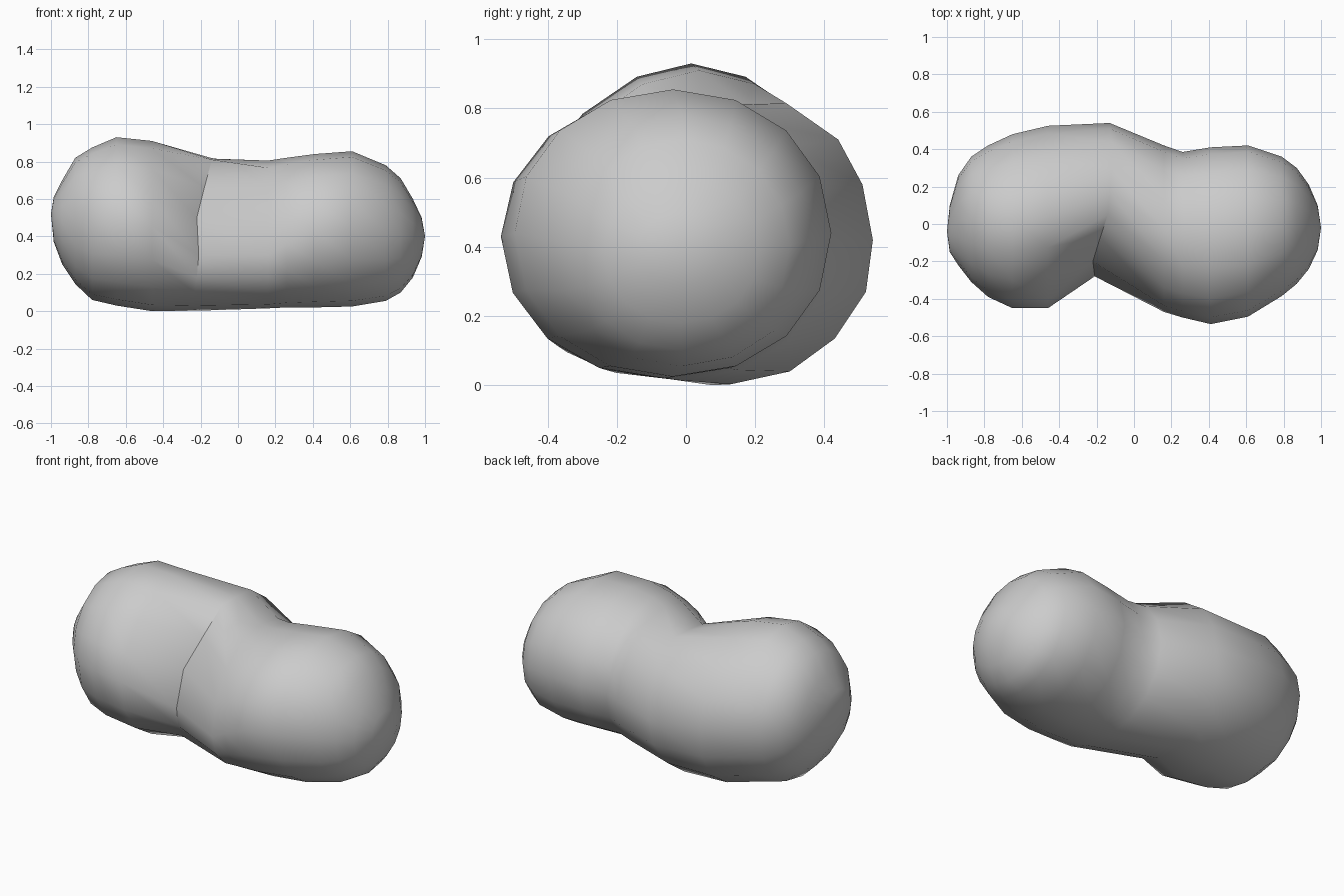
import bpy, bmesh, math

if "Cube" in bpy.data.objects:
    bpy.data.objects.remove(bpy.data.objects["Cube"])

N = 16  # points around each cross-section


def ring(x, y0, y1, z0, z1, mid=None, up=1.0, down=0.96, low=0):
    """Oval section from the top round to the front; mid = height of the front's widest point,
    up / down = corner fullness of each half (under 1 is fuller), low = lean of the lower back."""
    cy, ry, cz = (y0 + y1) / 2, (y1 - y0) / 2, (z0 + z1) / 2
    pts = []
    for k in range(N):
        a = 2 * math.pi * k / N
        s, c = math.sin(a), math.cos(a)
        p = up if c > 0 else down
        s, c = (math.copysign(abs(v) ** p, v) if abs(v) > 1e-6 else 0.0 for v in (s, c))
        m = mid if (mid is not None and s > 0.01) else cz
        lean = -low * c if (c < 0 and s <= 0.01) else 0
        pts.append((x, cy - ry * s + lean, m + c * ((z1 - m) if c > 0 else (m - z0))))
    return pts


# Folded section at the waist
crease = [
    (-0.13, 0.17, 0.815), (-0.14, 0.05, 0.81), (-0.18, -0.07, 0.66), (-0.22, -0.20, 0.50),
    (-0.21, -0.28, 0.30), (-0.22, -0.25, 0.18), (-0.23, -0.20, 0.10), (-0.22, -0.05, 0.03),
    (-0.20, 0.13, 0.003), (-0.20, 0.30, 0.04), (-0.18, 0.43, 0.135), (-0.15, 0.52, 0.27),
    (-0.13, 0.54, 0.42), (-0.13, 0.51, 0.58), (-0.12, 0.44, 0.71), (-0.12, 0.29, 0.815)]

sections = [
    ring(-0.985, -0.15, 0.10, 0.37, 0.61),
    ring(-0.94, -0.22, 0.26, 0.25, 0.70),
    ring(-0.87, -0.31, 0.36, 0.145, 0.82),
    ring(-0.78, -0.39, 0.42, 0.06, 0.875, up=1.05),
    ring(-0.65, -0.45, 0.48, 0.03, 0.93, up=1.13),
    ring(-0.46, -0.45, 0.525, 0.0, 0.91, up=1.15, low=0.04),
    crease,
    ring(0.16, -0.47, 0.42, 0.015, 0.805, 0.30),
    ring(0.26, -0.50, 0.385, 0.02, 0.82, 0.36),
    ring(0.41, -0.535, 0.41, 0.02, 0.84),
    ring(0.61, -0.495, 0.42, 0.025, 0.855, up=0.97),
    ring(0.79, -0.385, 0.36, 0.055, 0.78),
    ring(0.87, -0.32, 0.30, 0.10, 0.71),
    ring(0.935, -0.24, 0.21, 0.18, 0.60),
    ring(0.982, -0.14, 0.10, 0.29, 0.50),
]

# Loft the bean through its sections and close both ends
bm = bmesh.new()
rows = [[bm.verts.new(p) for p in s] for s in sections]
for a, b in zip(rows, rows[1:]):
    for k in range(N):
        j = (k + 1) % N
        bm.faces.new((a[k], a[j], b[j], b[k]))
for row, tip in ((rows[0], (-1, -0.04, 0.52)), (rows[-1], (1, -0.02, 0.40))):
    t = bm.verts.new(tip)
    for k in range(N):
        bm.faces.new((row[k], row[(k + 1) % N], t))
bmesh.ops.recalc_face_normals(bm, faces=bm.faces)

mesh = bpy.data.meshes.new("bean_body")
bm.to_mesh(mesh)
bm.free()
bean = bpy.data.objects.new("bean_body", mesh)
bpy.context.collection.objects.link(bean)
bpy.context.view_layer.objects.active = bean
bean.select_set(True)
bpy.ops.object.shade_smooth_by_angle(angle=math.radians(42))
